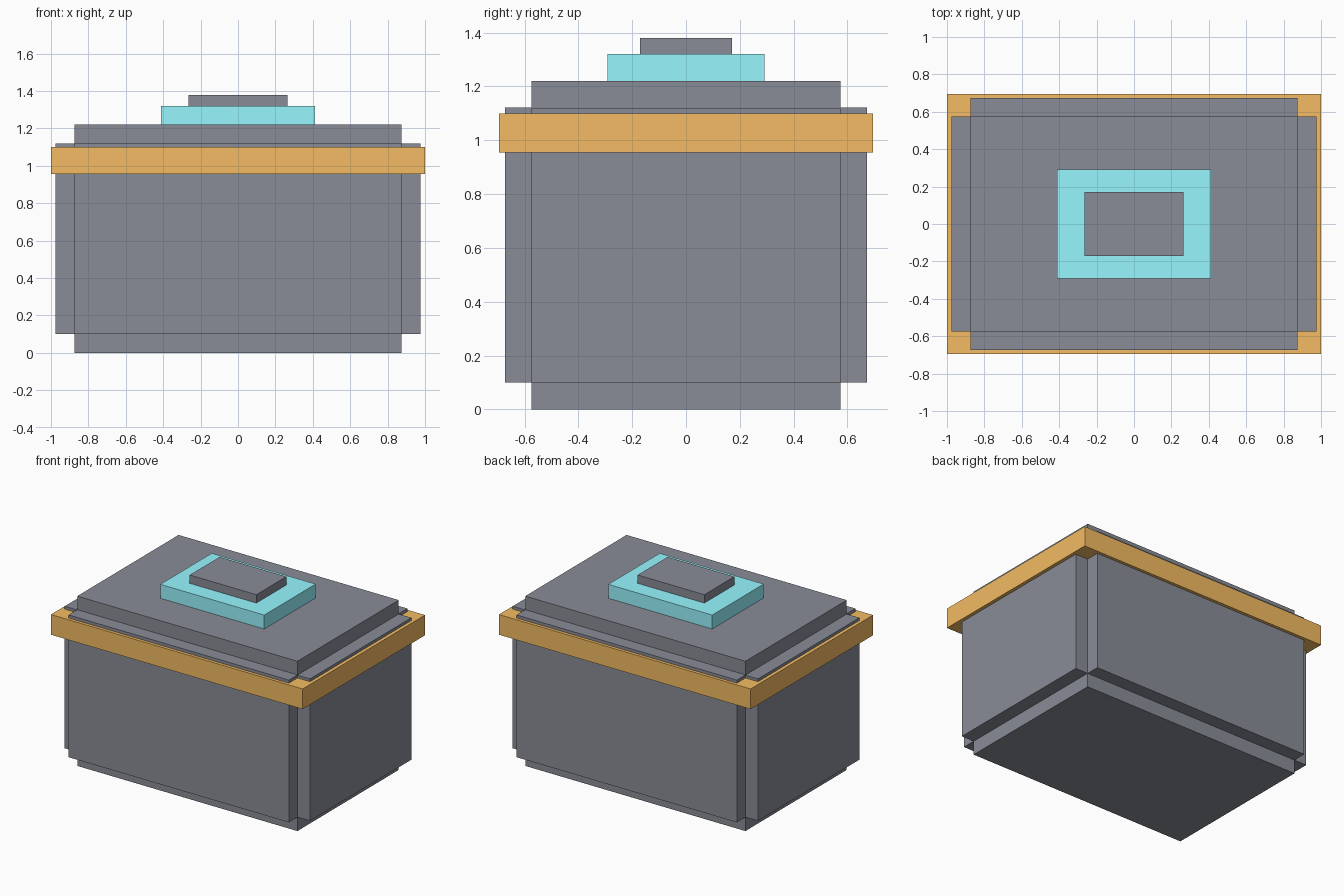
import bpy

if "Cube" in bpy.data.objects:
    bpy.data.objects.remove(bpy.data.objects["Cube"])


def box(name, half_x, half_y, z0, z1, mat):
    """Axis-aligned box centred on x = y = 0, spanning z0..z1."""
    bpy.ops.mesh.primitive_cube_add(size=2, location=(0, 0, (z0 + z1) / 2))
    ob = bpy.context.object
    ob.name = name
    ob.scale = (half_x, half_y, (z1 - z0) / 2)
    bpy.ops.object.transform_apply(location=False, rotation=False, scale=True)
    ob.data.materials.append(mat)
    return ob


def colour(name, rgb):
    m = bpy.data.materials.new(name)
    m.diffuse_color = (*rgb, 1)
    m.use_nodes = True
    m.node_tree.nodes["Principled BSDF"].inputs["Base Color"].default_value = m.diffuse_color
    return m


tan = colour("tan", (0.90, 0.50, 0.125))
cyan = colour("cyan", (0.31, 0.92, 1.0))
slate = colour("slate", (0.25, 0.265, 0.305))

# Body: core plus two crossing slabs that leave notched corners
box("core", 0.875, 0.575, 0, 1.22, slate)
box("side_panels", 0.975, 0.575, 0.10, 1.12, slate)
box("front_back_panels", 0.875, 0.673, 0.10, 1.122, slate)

# Band around the upper body
box("band", 1.0, 0.695, 0.955, 1.10, tan)

# Stepped top
box("top_plate", 0.413, 0.292, 1.22, 1.32, cyan)
box("top_cap", 0.265, 0.17, 1.32, 1.38, slate)
